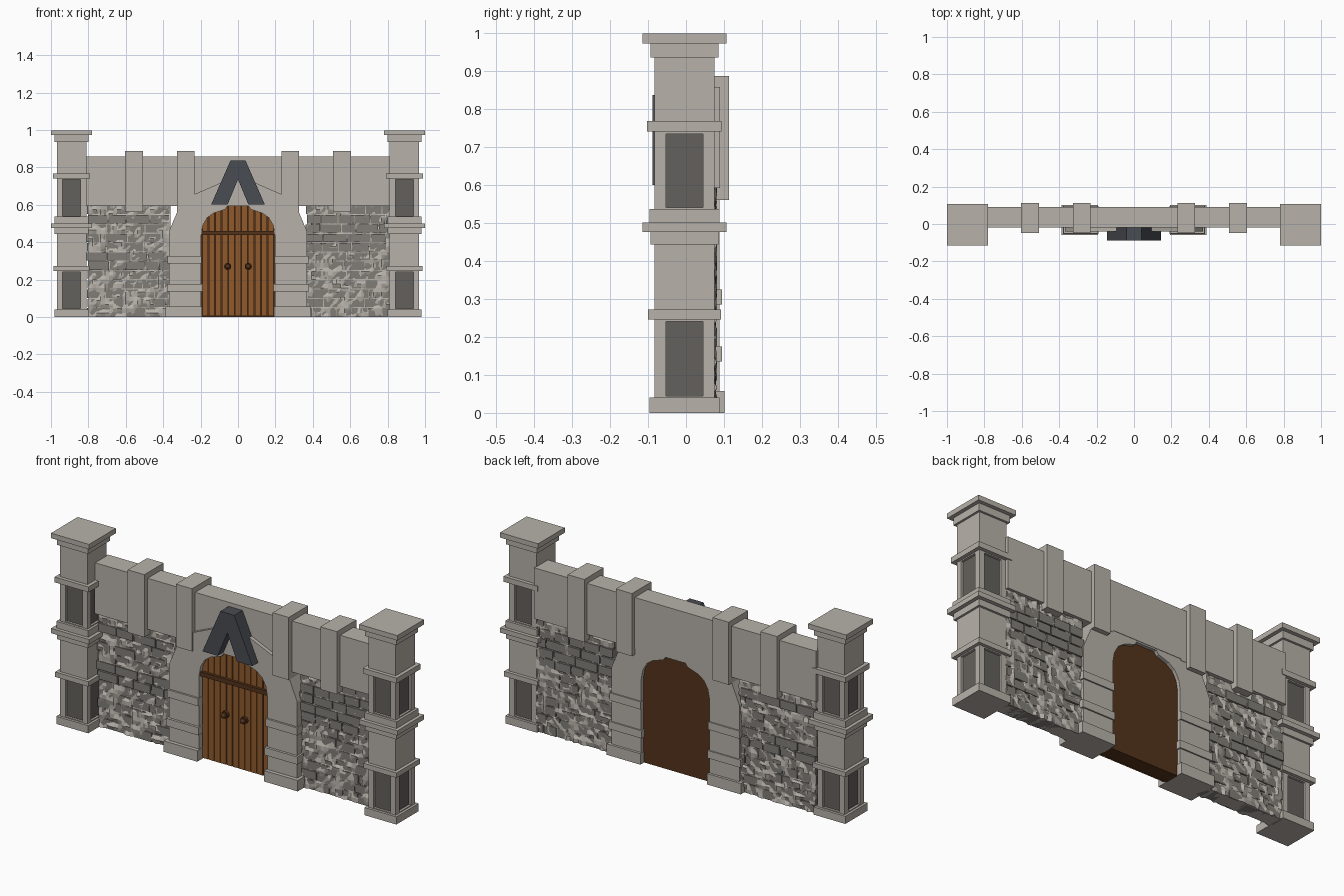
import bpy, bmesh, math, random
from mathutils import Matrix, Vector

if "Cube" in bpy.data.objects:
    bpy.data.objects.remove(bpy.data.objects["Cube"])

random.seed(7)


def mat(name, r, g, b):
    m = bpy.data.materials.new(name)
    m.diffuse_color = tuple((c / 255) ** 2.2 for c in (r, g, b)) + (1,)
    m.use_nodes = True
    m.node_tree.nodes["Principled BSDF"].inputs["Base Color"].default_value = m.diffuse_color
    return m


STONE = mat("stone", 182, 176, 168)
DARK = mat("dark_stone", 100, 97, 92)
BRICK = mat("brick", 128, 125, 119)
SLATE = mat("slate", 74, 77, 83)
WOOD = mat("wood", 142, 90, 48)
DARKWOOD = mat("dark_wood", 84, 54, 32)


def finish(name, bm, m):
    bmesh.ops.recalc_face_normals(bm, faces=bm.faces)
    me = bpy.data.meshes.new(name)
    bm.to_mesh(me)
    bm.free()
    ob = bpy.data.objects.new(name, me)
    me.materials.append(m)
    bpy.context.collection.objects.link(ob)
    return ob


def boxes(name, items, m):
    """One object from boxes given as (x0, x1, y0, y1, z0, z1)."""
    bm = bmesh.new()
    for x0, x1, y0, y1, z0, z1 in items:
        M = Matrix.Translation(((x0 + x1) / 2, (y0 + y1) / 2, (z0 + z1) / 2))
        M = M @ Matrix.Diagonal((abs(x1 - x0), y1 - y0, z1 - z0, 1))
        bmesh.ops.create_cube(bm, size=1, matrix=M)
    return finish(name, bm, m)


def prism(name, outlines, y0, y1, m):
    """One object from x/z outlines extruded along y."""
    bm = bmesh.new()
    for pts in outlines:
        f = bm.faces.new([bm.verts.new((x, y0, z)) for x, z in pts])
        r = bmesh.ops.extrude_face_region(bm, geom=[f])
        vs = [v for v in r["geom"] if isinstance(v, bmesh.types.BMVert)]
        bmesh.ops.translate(bm, verts=vs, vec=(0, y1 - y0, 0))
    return finish(name, bm, m)


def sym(half):
    """Close a left half outline (bottom to top) with its mirror image."""
    return half + [(-x, z) for x, z in reversed(half)]


# Corner pillars: stacked square blocks, with corner posts around dark panels
CY = -0.004
LAYERS = [(0.092, 0, 0.04), (0.096, 0.246, 0.272), (0.079, 0.272, 0.445),
          (0.09, 0.443, 0.476), (0.11, 0.476, 0.501), (0.092, 0.501, 0.536),
          (0.098, 0.74, 0.768), (0.079, 0.768, 0.94), (0.09, 0.935, 0.972),
          (0.11, 0.972, 0.998)]
PANELS = [(0.04, 0.246), (0.536, 0.74)]
for s, side in ((-1, "left"), (1, "right")):
    cx = 0.89 * s
    items = [(cx - h, cx + h, CY - h, CY + h, a, b) for h, a, b in LAYERS]
    for a, b in PANELS:
        for dx in (-0.079, 0.049):
            for dy in (-0.079, 0.049):
                items.append((cx + dx, cx + dx + 0.03, CY + dy, CY + dy + 0.03, a, b))
        for d in (-1, 1):  # thin rails above and below the panel
            for z0, z1 in ((a, a + 0.005), (b - 0.006, b)):
                items.append((cx - 0.079, cx + 0.079, CY - 0.079, CY + 0.079, z0, z1))
    boxes(side + "_pillar", items, STONE)
    boxes(side + "_pillar_panels",
          [(cx - 0.067, cx + 0.067, CY - 0.067, CY + 0.067, a, b) for a, b in PANELS], DARK)

# Upper wall band, cut around the door head by the arch below
boxes("upper_wall", [(-0.815, -0.2, -0.02, 0.09, 0.592, 0.858),
                     (0.2, 0.815, -0.02, 0.09, 0.592, 0.858),
                     (-0.2, 0.2, -0.02, 0.09, 0.60, 0.858)], STONE)

# Buttress blocks on the upper wall
for s, side in ((-1, "left"), (1, "right")):
    boxes(side + "_buttresses", [(0.508 * s, 0.604 * s, -0.047, 0.113, 0.56, 0.887),
                                 (0.233 * s, 0.326 * s, -0.047, 0.113, 0.56, 0.887)], STONE)

# Door arch surround
DOOR = [(-0.197, 0.0), (-0.197, 0.44), (-0.188, 0.49), (-0.165, 0.53), (-0.13, 0.555),
        (-0.07, 0.575), (-0.057, 0.592)]
outer = sym([(-0.37, 0), (-0.37, 0.455), (-0.326, 0.56), (-0.235, 0.655), (-0.04, 0.74)])
prism("arch_surround", [outer + list(reversed(sym(DOOR)))], -0.04, 0.088, STONE)

# Jamb stones standing proud of the surround
for s, side in ((-1, "left"), (1, "right")):
    boxes(side + "_jamb_stones",
          [(0.193 * s, 0.387 * s, -0.06, 0.101, 0, 0.057),
           (0.19 * s, 0.38 * s, -0.053, 0.095, 0.135, 0.175),
           (0.195 * s, 0.376 * s, -0.05, 0.095, 0.285, 0.325)], STONE)

# Keystone shaped like an inverted V
prism("keystone", [[(-0.144, 0.6), (-0.04, 0.837), (0.04, 0.837), (0.144, 0.6),
                    (0.056, 0.6), (0, 0.735), (-0.056, 0.6)]], -0.088, -0.01, SLATE)


# Brick wall: uneven courses of bricks poking through a rough mortar sheet
def brick_wall(name, x0, x1, y0, y1, top):
    items, rows = [], 12
    h = top / rows
    for r in range(rows):
        x = x0 + random.uniform(0, 0.012)
        row_push = random.choice((0, 0, 0.006))
        while x < x1 - 0.02:
            w = min(random.uniform(0.07, 0.13), x1 - x)
            p = random.uniform(-0.003, 0.003) + row_push
            items.append((x, x + w - 0.005, y0 - p, y1 + p,
                          r * h + 0.003 * (r > 0), (r + 1) * h - 0.003))
            x += w
    boxes(name + "_bricks", items, BRICK)
    bm = bmesh.new()
    nx, nz = 20, 27
    for y, d in ((y0, -1), (y1, 1)):
        g = [[bm.verts.new((x0 + 0.012 + (x1 - x0 - 0.012) * i / nx,
                            y + d * random.uniform(-0.009, 0.009), top * k / nz))
              for i in range(nx + 1)] for k in range(nz + 1)]
        for k in range(nz):
            for i in range(nx):
                bm.faces.new((g[k][i], g[k][i + 1], g[k + 1][i + 1], g[k + 1][i]))
    edges = [e for e in bm.edges if e.is_boundary]
    bmesh.ops.bridge_loops(bm, edges=edges)
    finish(name + "_mortar", bm, STONE)


brick_wall("left_wall", -0.812, -0.36, -0.003, 0.073, 0.597)
brick_wall("right_wall", 0.36, 0.812, -0.003, 0.073, 0.597)


# Door: dark backing slab with separate planks on the front
def head(x):
    """Height of the door outline at x."""
    x = -abs(x)
    for (xa, za), (xb, zb) in zip(DOOR[1:], DOOR[2:]):
        if xa <= x <= xb:
            return za + (zb - za) * (x - xa) / (xb - xa)
    return DOOR[-1][1]


prism("door_backing", [sym(DOOR)], -0.005, 0.07, DARKWOOD)
N, planks = 11, []
for i in range(N):
    a = -0.193 + 0.386 * i / N + 0.002
    b = -0.193 + 0.386 * (i + 1) / N - 0.002
    mid = [x for x, _ in sym(DOOR) if a < x < b]
    planks.append([(a, 0.006), (a, head(a))] + [(x, head(x)) for x in mid]
                  + [(b, head(b)), (b, 0.006)])
prism("door_planks", planks, -0.02, 0.0, WOOD)
boxes("door_crossbar", [(-0.215, 0.215, -0.034, -0.01, 0.437, 0.46)], DARKWOOD)

# Door knobs on round plates
for s, side in ((-1, "left"), (1, "right")):
    bm = bmesh.new()
    R = Matrix.Rotation(math.pi / 2, 4, "X")
    bmesh.ops.create_cone(bm, cap_ends=True, segments=12, radius1=0.019, radius2=0.019, depth=0.014,
                          matrix=Matrix.Translation((0.055 * s, -0.025, 0.27)) @ R)
    bmesh.ops.create_uvsphere(bm, u_segments=12, v_segments=8, radius=0.014,
                              matrix=Matrix.Translation((0.055 * s, -0.04, 0.27)) @ R)
    finish(side + "_knob", bm, DARKWOOD)
